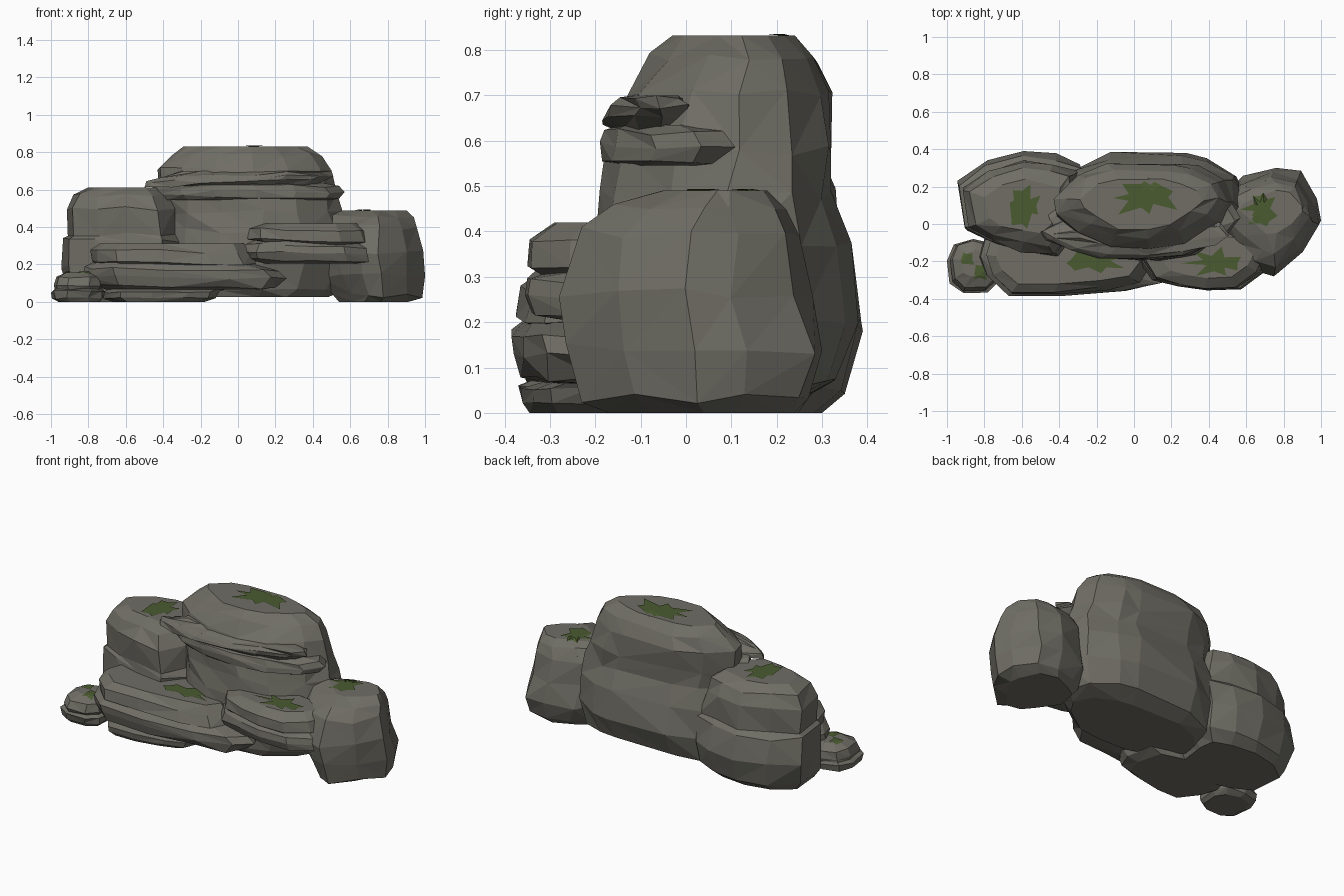
import bpy, bmesh, math, random
from mathutils import Vector
from mathutils.bvhtree import BVHTree

if "Cube" in bpy.data.objects:
    bpy.data.objects.remove(bpy.data.objects["Cube"])

random.seed(7)


def material(name, color):
    m = bpy.data.materials.new(name)
    m.diffuse_color = (*color, 1)
    m.use_nodes = True
    m.node_tree.nodes["Principled BSDF"].inputs["Base Color"].default_value = m.diffuse_color
    return m


STONE = material("stone", (0.16, 0.155, 0.13))
MOSS = material("moss", (0.07, 0.105, 0.03))


def finish(name, bm, mat):
    me = bpy.data.meshes.new(name)
    bm.to_mesh(me)
    ob = bpy.data.objects.new(name, me)
    bpy.context.collection.objects.link(ob)
    me.materials.append(mat)
    return ob


def rock(name, outline, layers, jitter=0.015, tilt=0.0):
    """Loft an outline through layers of (z, x0, x1, y0, y1) with chipped facets."""
    xs, ys = [p[0] for p in outline], [p[1] for p in outline]
    bm = bmesh.new()
    rings = []
    for i, (z, x0, x1, y0, y1) in enumerate(layers):
        ring = []
        edge = i in (0, len(layers) - 1)
        for px, py in outline:
            u = (px - min(xs)) / (max(xs) - min(xs))
            v = (py - min(ys)) / (max(ys) - min(ys))
            j = [random.uniform(-jitter, jitter) for _ in range(3)]
            if u in (0, 1):
                j[0] = 0
            if v in (0, 1):
                j[1] = 0
            ring.append(bm.verts.new((x0 + u * (x1 - x0) + j[0],
                                      y0 + v * (y1 - y0) + j[1],
                                      z + (0 if edge else j[2] + tilt * (u - .5)))))
        rings.append(ring)
    n = len(outline)
    for a, b in zip(rings, rings[1:]):
        for i in range(n):
            k = (i + 1) % n
            q = [a[i], a[k], b[k], b[i]]
            if random.random() < 0.5:
                q = q[1:] + q[:1]
            bm.faces.new((q[0], q[1], q[2]))
            bm.faces.new((q[0], q[2], q[3]))
    bm.faces.new(rings[0][::-1])
    bm.faces.new(rings[-1])
    bmesh.ops.recalc_face_normals(bm, faces=bm.faces)
    for v in bm.verts:
        v.co.z = max(v.co.z, 0)
    return finish(name, bm, STONE)


def oval(n, power, turn=0.0):
    pts = []
    for i in range(n):
        a = math.tau * i / n + turn
        c, s = math.cos(a), math.sin(a)
        pts.append((math.copysign(abs(c) ** (2 / power), c),
                    math.copysign(abs(s) ** (2 / power), s)))
    return pts


# Outlines seen from above
LONG = [(1, .15), (.9, .62), (.6, .93), (.35, 1), (-.4, .98), (-.75, .75), (-1, .25),
        (-.95, -.1), (-.7, -.6), (-.35, -.92), (.1, -1), (.5, -.85), (.85, -.35)]
LEFT = [(-.95, .23), (-.92, 0), (-.78, -.07), (-.6, -.14), (-.42, -.16), (-.32, -.02),
        (-.28, .2), (-.29, .32), (-.42, .37), (-.6, .39), (-.8, .34)]
RIGHT = [(.99, .03), (.97, .14), (.88, .29), (.75, .32), (.58, .26), (.48, .18),
         (.44, .02), (.55, -.14), (.66, -.25), (.76, -.28), (.9, -.15)]
SLAB = [(1, -.1), (.85, .8), (.3, 1), (-.4, 1), (-.9, .9), (-1, .1), (-.92, -.45),
        (-.7, -1), (-.15, -1), (.45, -.86), (.85, -.66)]
LENS = [(1, .1), (.85, .8), (.2, 1), (-.6, 1), (-.95, .6), (-1, -.1), (-.8, -.68),
        (-.4, -.85), (0, -1), (.5, -.93), (.85, -.45)]

# Tall centre boulder
centre = rock("centre_boulder", LONG, [
    (.025, -.36, .48, -.16, .24), (.06, -.40, .55, -.20, .33), (.20, -.44, .61, -.21, .38),
    (.38, -.42, .59, -.20, .365), (.48, -.40, .56, -.19, .32), (.58, -.42, .53, -.18, .32),
    (.71, -.43, .50, -.13, .315), (.78, -.36, .45, -.08, .28), (.832, -.29, .37, -.03, .24)])

# Ledges wrapping the front of the centre boulder
rock("lower_ledge", LONG, [
    (.545, -.40, .50, -.16, .10), (.56, -.44, .54, -.185, .16), (.595, -.46, .57, -.19, .19),
    (.625, -.45, .54, -.18, .15), (.635, -.40, .46, -.14, .08)], .007, -.02)
rock("upper_ledge", LONG, [
    (.62, -.44, .40, -.15, .02), (.635, -.50, .47, -.185, .05), (.66, -.49, .51, -.18, .04),
    (.68, -.44, .50, -.165, .02), (.70, -.30, .42, -.12, .0)], .009, .04)

# Left and right boulders
left = rock("left_boulder", LEFT, [
    (0.0, -.88, -.34, -.14, .30), (.05, -.91, -.30, -.18, .35), (.19, -.945, -.27, -.18, .39),
    (.33, -.935, -.27, -.17, .365), (.36, -.91, -.29, -.16, .34), (.50, -.915, -.31, -.16, .33),
    (.57, -.88, -.34, -.12, .30), (.612, -.80, -.40, -.05, .24)], .012)
right = rock("right_boulder", RIGHT, [
    (0.0, .54, .91, -.17, .24), (.035, .50, .985, -.23, .27), (.14, .44, 1.0, -.265, .30),
    (.26, .43, .99, -.28, .28), (.40, .46, .955, -.23, .25), (.46, .50, .94, -.16, .22),
    (.49, .56, .90, -.05, .18)])

# Stacked front slabs with undercut grooves
rock("front_left_base", SLAB, [
    (0.0, -.66, -.18, -.345, .0), (.02, -.72, -.12, -.36, .0), (.05, -.72, -.10, -.365, .0),
    (.075, -.68, -.05, -.29, .0)], .006)
rock("front_left_tongue", SLAB, [
    (.065, -.70, .12, -.30, .0), (.078, -.78, .20, -.365, .0), (.13, -.83, .26, -.38, .0),
    (.175, -.82, .22, -.385, .0), (.21, -.78, .06, -.35, .0)], .009, -.015)
left_slab = rock("front_left_slab", SLAB, [
    (.19, -.72, .04, -.33, .0), (.21, -.78, .10, -.375, .0),
    (.27, -.79, .07, -.365, .0), (.312, -.74, .03, -.32, -.06)], .009, -.02)
right_slab = rock("front_right_slab", LENS, [
    (.205, .10, .70, -.27, .0), (.22, .04, .76, -.34, .0), (.26, .02, .76, -.355, .0),
    (.30, .04, .74, -.35, .0), (.315, .08, .68, -.33, .0), (.33, .05, .72, -.35, .0),
    (.385, .06, .70, -.345, .0), (.42, .14, .64, -.29, -.06)], .007, -.02)

# Small rock at the left corner
small = rock("small_rock", oval(9, 2.6, .2), [
    (0.0, -.96, -.74, -.34, -.12), (.02, -.995, -.72, -.36, -.09), (.055, -1.0, -.71, -.37, -.08),
    (.07, -.98, -.73, -.35, -.09), (.085, -.985, -.72, -.36, -.08), (.13, -.97, -.73, -.34, -.09),
    (.158, -.92, -.77, -.28, -.14)], .006)


# Moss patches draped over the top of one rock each
def moss(name, ob, cx, cy, rx, ry, n=14):
    me = ob.data
    tree = BVHTree.FromPolygons([v.co for v in me.vertices],
                                [list(p.vertices) for p in me.polygons])
    bm = bmesh.new()

    def drop(x, y):
        p = Vector((x, y, 2))
        hit = tree.ray_cast(p, Vector((0, 0, -1)))[0] or tree.find_nearest(Vector((x, y, .3)))[0]
        return bm.verts.new((hit.x, hit.y, hit.z + .004))

    mid = drop(cx, cy)
    inner, outer = [], []
    for i in range(n):
        a = math.tau * (i + random.uniform(-.35, .35)) / n
        r = random.uniform(.7, 1.1) if i % 2 else random.uniform(.3, .8)
        for ring, f in ((inner, r * .5), (outer, r)):
            ring.append(drop(cx + rx * f * math.cos(a), cy + ry * f * math.sin(a)))
    for i in range(n):
        k = (i + 1) % n
        bm.faces.new((mid, inner[i], inner[k]))
        bm.faces.new((inner[i], outer[i], outer[k], inner[k]))
    finish(name, bm, MOSS)


moss("moss_centre", centre, .06, .14, .2, .11)
moss("moss_left", left, -.58, .10, .11, .14)
moss("moss_right", right, .68, .09, .11, .14)
moss("moss_left_slab", left_slab, -.22, -.20, .2, .09)
moss("moss_right_slab", right_slab, .44, -.21, .18, .09)
moss("moss_small_left", small, -.89, -.19, .05, .06, 8)
moss("moss_small_right", small, -.82, -.26, .05, .05, 8)
